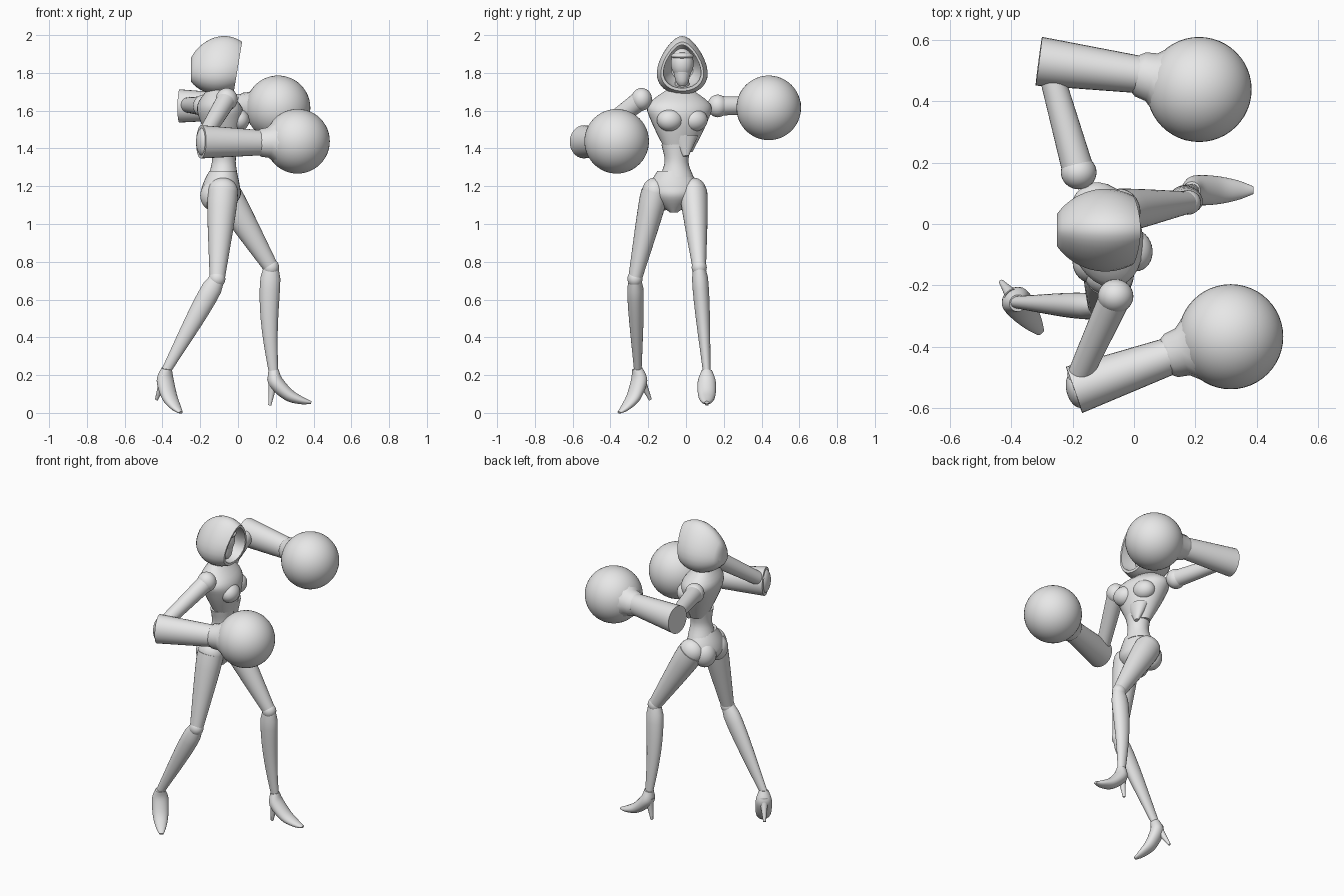
import bpy, bmesh
from math import sin, cos, pi, radians, sqrt
from mathutils import Vector, Matrix

cube = bpy.data.objects.get("Cube")
if cube:
    bpy.data.objects.remove(cube)

grey = bpy.data.materials.new("plain_grey")
grey.use_nodes = True
grey.diffuse_color = (.8, .8, .8, 1)
grey.node_tree.nodes["Principled BSDF"].inputs["Base Color"].default_value = grey.diffuse_color

UP = Vector((0, 0, 1))
SIDE = Vector((0, 1, 0))
FRONT = Vector((1, 0, 0))
TWIST = Matrix.Rotation(radians(15), 4, "Z")
parts = []


def finish(name, bm, matrix):
    bmesh.ops.recalc_face_normals(bm, faces=bm.faces)
    bm.transform(matrix)
    mesh = bpy.data.meshes.new(name)
    bm.to_mesh(mesh)
    bm.free()
    mesh.materials.append(grey)
    obj = bpy.data.objects.new(name, mesh)
    bpy.context.collection.objects.link(obj)
    parts.append(obj)


def flow(rings, steps=5):
    """Catmull-Rom interpolation of rings, each a (centre, u, v) triple."""
    smooth = []
    last = len(rings) - 1
    for i in range(last):
        before, start, end, after = rings[max(i - 1, 0)], rings[i], rings[i + 1], rings[min(i + 2, last)]
        for step in range(steps):
            t = step / steps
            smooth.append(tuple(
                q + (r - p) * (t / 2) + (2 * p - 5 * q + 4 * r - s) * (t * t / 2)
                + (3 * q - p - 3 * r + s) * (t ** 3 / 2)
                for p, q, r, s in zip(before, start, end, after)))
    return smooth + [rings[last]]


def loft(name, rings, matrix=Matrix(), arch=0, sides=28):
    """Skin closed rings; arch narrows the top of each ring to a pointed shape."""
    bm = bmesh.new()
    angles = [2 * pi * k / sides for k in range(sides)]
    loops = [[bm.verts.new(centre + u * cos(a) + v * sin(a) * (1 - arch * cos(a))) for a in angles]
             for centre, u, v in rings]
    for low, high in zip(loops, loops[1:]):
        for k in range(sides):
            bm.faces.new((low[k - 1], low[k], high[k], high[k - 1]))
    bm.faces.new(loops[0])
    bm.faces.new(loops[-1])
    finish(name, bm, matrix)


def rings_along(centres, radii, ref, flat=1):
    """Rings square to a path; flat scales them in the ref direction."""
    rings = []
    for i, (centre, radius) in enumerate(zip(centres, radii)):
        heading = (centres[min(i + 1, len(centres) - 1)] - centres[max(i - 1, 0)]).normalized()
        u = (ref - heading * ref.dot(heading)).normalized()
        rings.append((centre, u * radius * flat, heading.cross(u) * radius))
    return rings


def limb(name, start, end, thick, thin, ref=SIDE, flat=1, bulge=0, bow=0, matrix=Matrix()):
    """Tapered limb; bulge swells the upper half and bow bends it forward."""
    steps = [k / 10 for k in range(11)]
    centres = [start.lerp(end, t) + FRONT * bow * sin(pi * t) for t in steps]
    radii = [thick + (thin - thick) * t + bulge * sin(pi * sqrt(t)) for t in steps]
    loft(name, rings_along(centres, radii, ref, flat), matrix)


def trunk(name, y, rows, turn=Matrix()):
    """Upright body part from (x, z, half depth, half width) levels."""
    across, forward = turn.to_3x3() @ SIDE, turn.to_3x3() @ FRONT
    loft(name, flow([(Vector((x, y, z)), forward * deep, across * wide) for x, z, deep, wide in rows]))


def ball(name, centre, size, turn=Matrix(), segments=32):
    bm = bmesh.new()
    bmesh.ops.create_uvsphere(bm, u_segments=segments, v_segments=segments // 2, radius=1)
    finish(name, bm, Matrix.Translation(centre) @ turn @ Matrix.Diagonal((*size, 1)))


# Hood: arched rings from back to front, then folded in to a hollow
def hood_ring(s, scale=1):
    swell = sqrt(sin(pi * (.05 + .7 * s)))
    height = .155 * swell * scale
    centre = Vector((s / 4 - .25, -.02, 1.8 + .04 * swell))
    return centre, UP * height + FRONT * height * s / 6, SIDE * height * .83


shell = [hood_ring(k / 16) for k in range(17)]
lining = [hood_ring(1, .88), hood_ring(.6, .7), hood_ring(.3, .5)]
loft("hood", shell + lining, arch=.33)

# Face, brow and neck
skull = Vector((-.08, -.02, 1.85))
ball("face", skull, (.06, .06, .08))
ball("brow", skull + UP * .04 + FRONT * .01, (.06, .06, .02))
limb("jaw", skull - UP * .12 + FRONT * .01, skull, .015, .055, bulge=.01)
limb("neck", Vector((-.12, -.02, 1.65)), skull, .055, .035, bulge=-.01)

# Torso
trunk("chest", -.035, [(-.07, 1.38, .05, .07), (-.085, 1.54, .11, .15),
                       (-.1, 1.63, .11, .17), (-.12, 1.71, .04, .07)], TWIST)
limb("rib_point", Vector((-.02, 0, 1.36)), Vector((-.04, -.01, 1.46)), .01, .05, flat=1.5)
trunk("waist", -.05, [(-.08, 1.25, .08, .09), (-.075, 1.33, .063, .063), (-.075, 1.42, .07, .08)])
trunk("pelvis", -.065, [(-.085, 1.06, .03, .02), (-.09, 1.14, .1, .11),
                        (-.09, 1.2, .1, .13), (-.08, 1.28, .073, .087)])
for side, sign in (("right", -1), ("left", 1)):
    ball(side + "_breast", (-.02 - .02 * sign, -.02 + .065 * sign, 1.55), (.06, .07, .06), TWIST)
    ball(side + "_buttock", (-.13, -.065 + .06 * sign, 1.15), (.07, .07, .08))


# Leg: hip ball, thigh, knee, shin and high-heeled shoe
def leg(side, hip, knee, ankle, bow, yaw, pitch):
    hip, knee, ankle = Vector(hip), Vector(knee), Vector(ankle)
    ball(side + "_hip", hip, (.08, .068, .075))
    limb(side + "_thigh", hip, knee, .08, .04, flat=.9, bulge=.005)
    ball(side + "_knee", knee, (.043, .04, .045))
    limb(side + "_shin", knee, ankle, .04, .025, flat=.8, bulge=.017, bow=bow)
    turn = (Matrix.Translation(ankle) @ Matrix.Rotation(radians(yaw), 4, "Z")
            @ Matrix.Rotation(radians(pitch), 4, "Y"))
    path = [(0, .01), (.01, -.05), (.08, -.12), (.15, -.15), (.2, -.16)]
    centres = [FRONT * x + UP * z for x, z in path]
    shoe = rings_along(centres, (.028, .04, .033, .02, .007), SIDE)
    wide = [(centre, u * (1 + k / 5), v) for k, (centre, u, v) in enumerate(shoe)]
    loft(side + "_shoe", flow(wide), turn)
    limb(side + "_heel", UP * -.04, FRONT * -.02 - UP * .175, .035, .008, bulge=-.006, matrix=turn)


leg("right", (-.08, -.165, 1.17), (-.11, -.27, .71), (-.38, -.255, .225), 0, -52, 22)
leg("left", (-.07, .04, 1.17), (.175, .07, .77), (.188, .11, .215), -.015, 0, 0)


# Arm: shoulder ball, upper arm, flared glove, cuff and big round fist
def arm(side, shoulder, elbow, glove, wrist, fist):
    shoulder, elbow, glove, wrist, fist = map(Vector, (shoulder, elbow, glove, wrist, fist))
    ball(side + "_shoulder", shoulder, (.058, .055, .06))
    limb(side + "_upper_arm", shoulder, elbow, .052, .04, UP)
    limb(side + "_glove", glove, wrist, .08, .06, UP, flat=1.1)
    centres = [wrist.lerp(fist, t) for t in (-.15, -.05, .15, .4)]
    loft(side + "_cuff", rings_along(centres, (.06, .074, .08, .12), UP), sides=12)
    ball(side + "_fist", fist, (.171, .171, .171), segments=48)


arm("right", (-.06, -.235, 1.66), (-.18, -.5, 1.46), (-.195, -.54, 1.435),
    (.13, -.425, 1.43), (.315, -.367, 1.438))
arm("left", (-.18, .168, 1.625), (-.27, .49, 1.63), (-.31, .53, 1.625),
    (.03, .485, 1.62), (.212, .438, 1.615))
ball("right_elbow", (-.185, -.54, 1.435), (.035, .06, .075), TWIST)

# Smooth shading with sharp creases kept
bpy.ops.object.select_all(action="DESELECT")
for obj in parts:
    obj.select_set(True)
bpy.context.view_layer.objects.active = parts[0]
bpy.ops.object.shade_smooth_by_angle(angle=radians(40))
